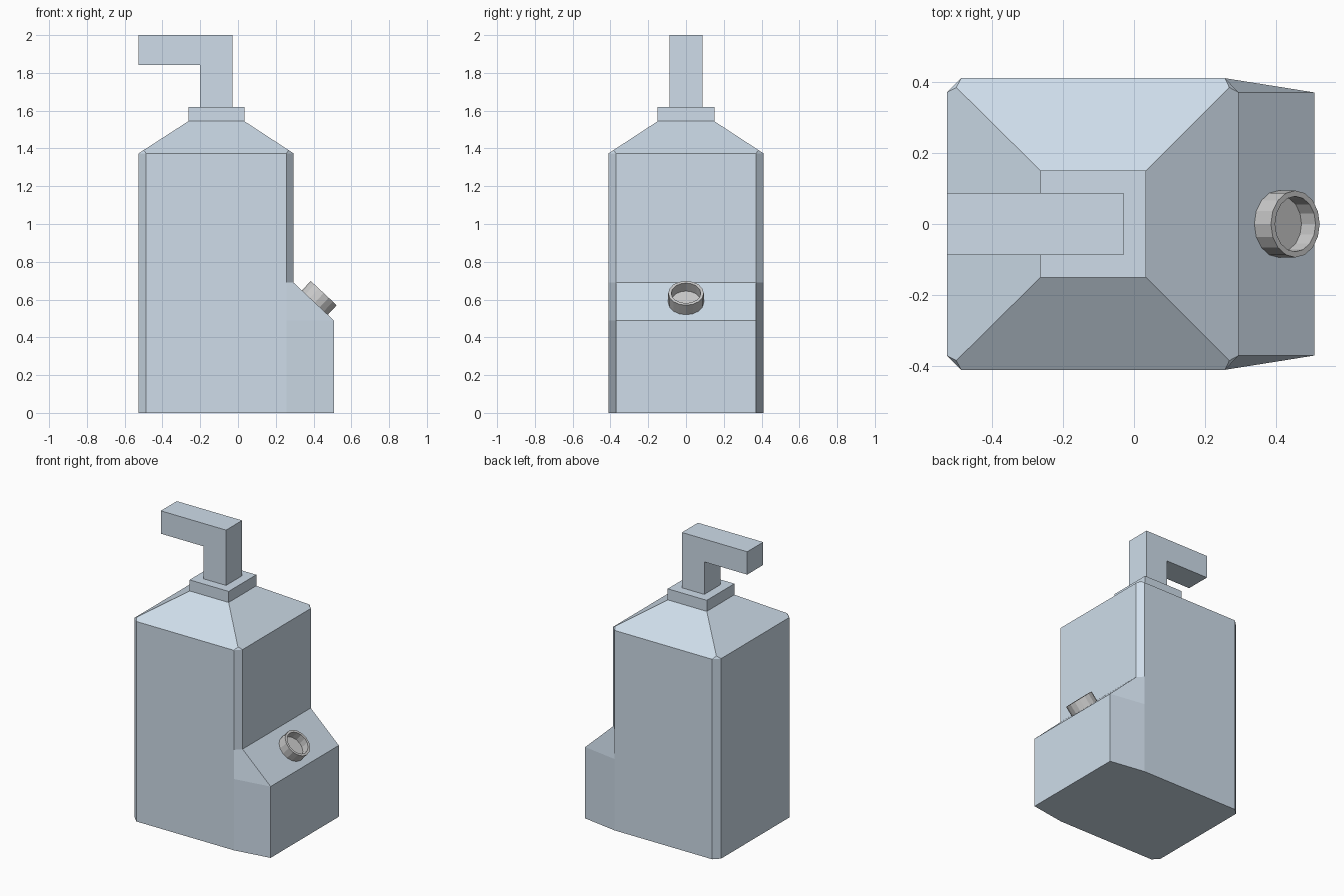
import bpy, bmesh, math
from mathutils import Vector

if "Cube" in bpy.data.objects:
    bpy.data.objects.remove(bpy.data.objects["Cube"])


def material(name, color):
    m = bpy.data.materials.new(name)
    m.diffuse_color = (*color, 1)
    m.use_nodes = True
    m.node_tree.nodes["Principled BSDF"].inputs["Base Color"].default_value = m.diffuse_color
    return m


def finish(bm, name, mat):
    bmesh.ops.recalc_face_normals(bm, faces=bm.faces)
    me = bpy.data.meshes.new(name)
    bm.to_mesh(me)
    bm.free()
    me.materials.append(mat)
    ob = bpy.data.objects.new(name, me)
    bpy.context.collection.objects.link(ob)
    return ob


blue = material("bottle_blue", (0.62, 0.72, 0.82))
grey = material("ring_grey", (0.65, 0.64, 0.63))

# Bottle body: named points of the +y half, mirrored to both sides
tip = 0.1  # how far the corner chamfers run up the shoulder ridges
L, R, Y, SH, CB = -0.526, 0.294, 0.41, 1.374, 1.544
fl, fr = Vector((-0.263, 0.15, CB)), Vector((0.034, 0.15, CB))
pts = {
    "a0": (L, 0.37, 0), "b0": (-0.486, Y, 0), "c0": (0.256, Y, 0), "d0": (0.507, 0.37, 0),
    "d1": (0.507, 0.37, 0.49), "c1": (0.256, Y, 0.49),
    "c2": (0.256, Y, 0.69), "e2": (R, 0.37, 0.69),
    "a3": (L, 0.37, SH), "b3": (-0.486, Y, SH), "c3": (0.256, Y, SH), "e3": (R, 0.37, SH),
    "tl": Vector((L, Y, SH)).lerp(fl, tip), "tr": Vector((R, Y, SH)).lerp(fr, tip),
    "fl": fl, "fr": fr, "gl": (fl.x, fl.y, 1.62), "gr": (fr.x, fr.y, 1.62),
}
side_faces = ["b0 c0 c1 c2 c3 b3", "c0 d0 d1 c1", "c1 d1 e2 c2", "c2 e2 e3 c3", "a0 b0 b3 a3",
              "a3 b3 tl", "c3 e3 tr", "b3 c3 tr fr fl tl", "fl fr gr gl"]
cross_faces = ["a0 a3", "a3 tl fl", "fl gl", "gl gr", "fr gr", "e3 tr fr",
               "e2 e3", "d1 e2", "d0 d1", "a0 b0 c0 d0"]
bm = bmesh.new()
pos = {k: bm.verts.new(p) for k, p in pts.items()}
neg = {k: bm.verts.new((p[0], -p[1], p[2])) for k, p in pts.items()}
for f in side_faces:
    for half in (pos, neg):
        bm.faces.new([half[k] for k in f.split()])
for f in cross_faces:
    keys = f.split()
    bm.faces.new([pos[k] for k in keys] + [neg[k] for k in reversed(keys)])
finish(bm, "bottle_body", blue)

# Pump: L-shaped profile extruded across y
bm = bmesh.new()
profile = [(-0.03, 1.62), (-0.03, 2.0), (L, 2.0), (L, 1.843), (-0.2, 1.843), (-0.2, 1.62)]
face = bm.faces.new([bm.verts.new((x, -0.087, z)) for x, z in profile])
ext = bmesh.ops.extrude_face_region(bm, geom=[face], use_keep_orig=True)
bmesh.ops.translate(bm, vec=(0, 0.174, 0), verts=[v for v in ext["geom"] if isinstance(v, bmesh.types.BMVert)])
finish(bm, "pump_spout", blue)

# Hollow ring with a recessed floor, standing on the sloped ledge
bm = bmesh.new()
n = 16
loops = [[bm.verts.new((r * math.cos(2 * math.pi * i / n), r * math.sin(2 * math.pi * i / n), z))
          for i in range(n)]
         for r, z in [(0.094, 0), (0.094, 0.07), (0.078, 0.07), (0.078, 0.012)]]
for lo, hi in zip(loops, loops[1:]):
    for i in range(n):
        j = (i + 1) % n
        bm.faces.new((lo[i], lo[j], hi[j], hi[i]))
bm.faces.new(loops[0])
bm.faces.new(loops[-1])
ring = finish(bm, "ledge_ring", grey)
ring.location = (0.406, 0, 0.583)
ring.rotation_euler = (0, math.radians(43), 0)
